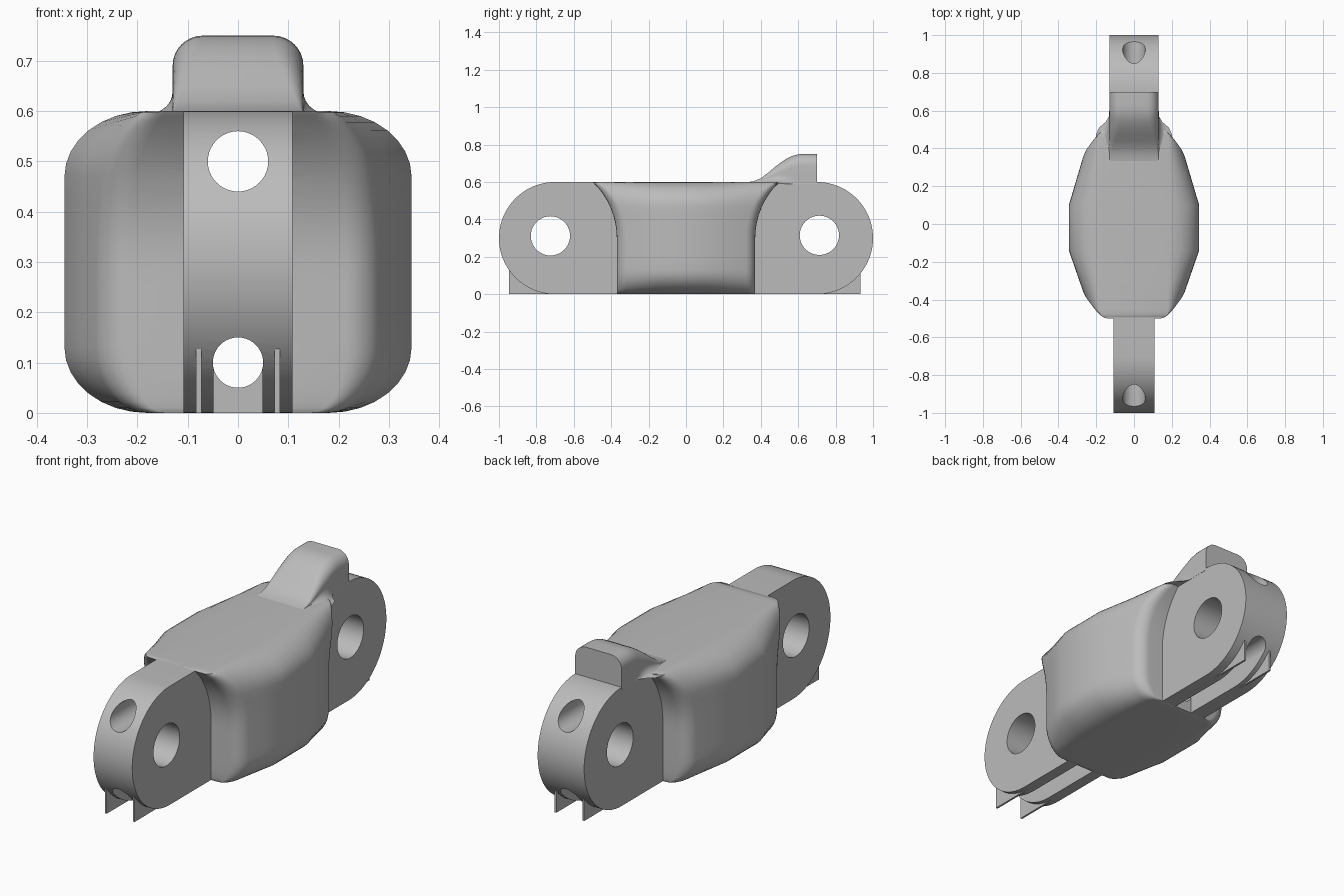
import bpy, bmesh
from math import sin, cos, pi, sqrt
from mathutils import Matrix

if "Cube" in bpy.data.objects:
    bpy.data.objects.remove(bpy.data.objects["Cube"], do_unlink=True)

grey = bpy.data.materials.new("plain grey")
grey.use_nodes = True
colour = (0.5, 0.5, 0.5, 1)
grey.diffuse_color = colour
grey.node_tree.nodes["Principled BSDF"].inputs["Base Color"].default_value = colour


def finish(name, bm):
    bmesh.ops.recalc_face_normals(bm, faces=bm.faces)
    mesh = bpy.data.meshes.new(name)
    bm.to_mesh(mesh)
    bm.free()
    mesh.materials.append(grey)
    obj = bpy.data.objects.new(name, mesh)
    bpy.context.collection.objects.link(obj)
    return obj


def activate(obj):
    bpy.ops.object.select_all(action='DESELECT')
    obj.select_set(True)
    bpy.context.view_layer.objects.active = obj


def loft(name, rows):
    """Skin right-hand half sections, mirrored in x, with strip caps."""
    bm = bmesh.new()
    rings = []
    for row in rows:
        right = [bm.verts.new(p) for p in row]
        left = [bm.verts.new((-x, y, z)) for x, y, z in row]
        rings.append(right + left[::-1])
    n = len(rings[0])
    for a, b in zip(rings, rings[1:]):
        for i in range(n):
            j = (i + 1) % n
            bm.faces.new((a[i], a[j], b[j], b[i]))
    for ring in (rings[0], rings[-1]):
        for i in range(n // 2 - 1):
            bm.faces.new((ring[i], ring[i + 1], ring[n - 2 - i], ring[n - 1 - i]))
    return finish(name, bm)


def prism(name, profile, half):
    """Extrude a (y, z) profile across x."""
    bm = bmesh.new()
    face = bm.faces.new([bm.verts.new((-half, y, z)) for y, z in profile])
    new = bmesh.ops.extrude_face_region(bm, geom=[face])["geom"]
    verts = [v for v in new if isinstance(v, bmesh.types.BMVert)]
    bmesh.ops.translate(bm, verts=verts, vec=(2 * half, 0, 0))
    return finish(name, bm)


def box(name, x0, x1, y0, y1, z0, z1):
    bm = bmesh.new()
    place = Matrix.Translation(((x0 + x1) / 2, (y0 + y1) / 2, (z0 + z1) / 2))
    size = Matrix.Diagonal((x1 - x0, abs(y1 - y0), z1 - z0, 1))
    bmesh.ops.create_cube(bm, size=1, matrix=place @ size)
    return finish(name, bm)


def rod(name, axis, y, z, radius, length):
    bm = bmesh.new()
    turn = Matrix.Rotation(pi / 2, 4, 'Y' if axis == 'X' else 'X')
    bmesh.ops.create_cone(bm, cap_ends=True, segments=40, radius1=radius, radius2=radius,
                          depth=length, matrix=Matrix.Translation((0, y, z)) @ turn)
    return finish(name, bm)


def cut(obj, cutters):
    activate(obj)
    for c in cutters:
        mod = obj.modifiers.new("cut", 'BOOLEAN')
        mod.operation, mod.solver, mod.object = 'DIFFERENCE', 'EXACT', c
        bpy.ops.object.modifier_apply(modifier=mod.name)


# Body: rounded section tapering to both ends, ends hollowed to clear the next link
HEIGHT, WIDE, FLAT, CORNER, ROUND = 0.6, 0.345, 0.18, 0.13, 0.05
STEPS = 8


def end_y(z):
    r = 0.411
    return 0.37 + (r - sqrt(r * r - (z - 0.3) ** 2) if z > 0.3 else 0)


def body_section():
    """(fraction of the corner width, z) from bottom to top."""
    arc = [(cos(k * pi / 2 / STEPS), sin(k * pi / 2 / STEPS)) for k in range(STEPS + 1)]
    top = [(c, HEIGHT - CORNER + CORNER * s) for c, s in arc]
    low = [(c, CORNER - CORNER * s) for c, s in reversed(arc)]
    side = [(1, CORNER + (HEIGHT - 2 * CORNER) * k / 8) for k in range(1, 8)]
    return low + side + top


def body_row(sign, start, t, inset):
    row = []
    for c, z in body_section():
        y = start + (end_y(z) - ROUND * t[1] - start) * t[0]
        w = WIDE - 0.08 / (0.37 - start) * (y - start)
        x = FLAT + (w - FLAT) * c
        row.append((x * (w - inset) / w, sign * y, z))
    return row


def body_half(sign, start):
    rows = [body_row(sign, start, (t, 1), 0) for t in (0, 0.5)]
    for k in range(6):
        a = k * pi / 10
        rows.append(body_row(sign, start, (1, 1 - sin(a)), ROUND * (1 - cos(a))))
    return rows


body = loft("body", body_half(-1, 0.14)[::-1] + body_half(1, 0.10))


# Lugs: half-round ends
def lug(name, sign, half):
    arc = [(-pi / 2 + pi * k / 40) for k in range(41)]
    profile = [(sign * (0.7 + 0.3 * cos(a)), 0.3 + 0.3 * sin(a)) for a in arc]
    profile += [(sign * 0.36, 0.6), (sign * 0.36, 0)]
    return prism(name, profile, half)


front_lug = lug("front_lug", -1, 0.108)
back_lug = lug("back_lug", 1, 0.13)

# Bores along the length, cross pin holes and the slots underneath
bores = [rod("upper_bore", 'Y', 0, 0.5, 0.06, 2.4), rod("lower_bore", 'Y', 0, 0.1, 0.05, 2.4)]
front_cut = [rod("front_pin_hole", 'X', -0.725, 0.312, 0.105, 1),
             box("front_slot", -0.049, 0.049, -1.1, -0.372, -0.1, 0.1)]
back_cut = [rod("back_pin_hole", 'X', 0.713, 0.315, 0.105, 1),
            box("back_slot", -0.049, 0.049, 0.372, 1.1, -0.1, 0.1)]
cut(body, bores)
cut(front_lug, bores + front_cut)
cut(back_lug, bores + back_cut)
for c in bores + front_cut + back_cut:
    bpy.data.objects.remove(c, do_unlink=True)


# Raised catch: humped tongue with a flared foot that fades past the body
def catch_row(y, rise, flare):
    half, base, top = 0.13, 0.59, 0.6 + rise
    fz = min(0.05, (rise + 0.01) * 0.5)
    r = min(0.06, (rise + 0.01) * 0.45)
    angles = [k * pi / 2 / STEPS for k in range(STEPS + 1)]
    foot = [(half + flare * (1 - sin(a)), y, base + fz * (1 - cos(a))) for a in angles]
    crown = [(half - r + r * cos(a), y, top - r + r * sin(a)) for a in angles]
    return foot + crown


catch = loft("catch", [catch_row(*p) for p in (
    (0.32, -0.002, 0.06), (0.36, 0.004, 0.07), (0.4, 0.02, 0.07), (0.44, 0.05, 0.07),
    (0.475, 0.08, 0.07), (0.51, 0.107, 0.055), (0.54, 0.126, 0.02), (0.57, 0.14, 0.002),
    (0.6, 0.148, 0.001), (0.63, 0.15, 0.001), (0.7, 0.15, 0.001))])

# Thin guide fins under each lug
for label, sign, reach in (("front", -1, 0.945), ("back", 1, 0.932)):
    for side, x in (("left", 0.078), ("right", -0.078)):
        box(f"{label}_{side}_fin", x - 0.005, x + 0.005, sign * 0.37, sign * reach, 0, 0.127)

for obj in (body, front_lug, back_lug, catch):
    activate(obj)
    bpy.ops.object.shade_smooth_by_angle(angle=0.6)
